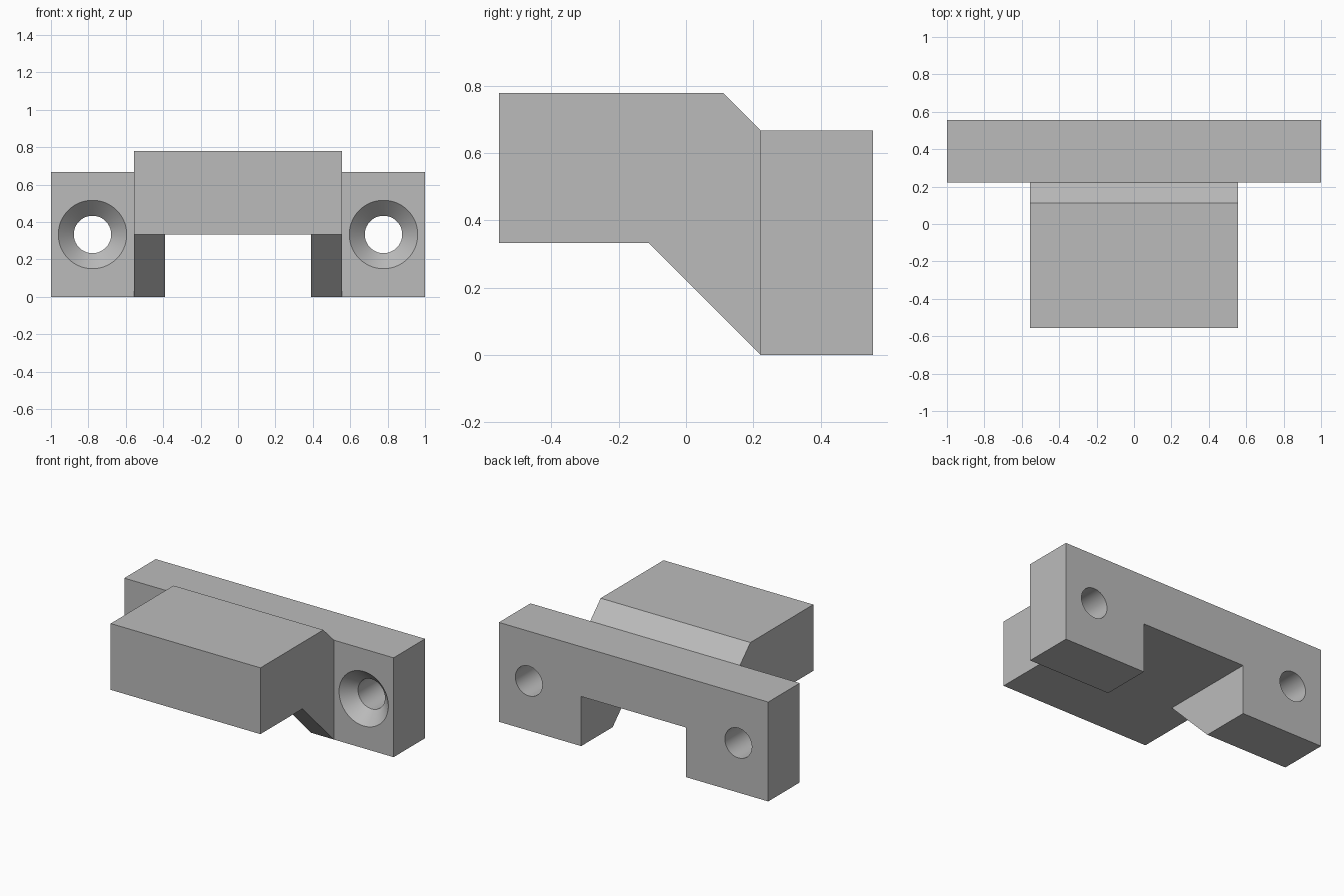
import bpy
import bmesh
from math import pi, radians
from mathutils import Matrix, Vector

default = bpy.data.objects.get("Cube")
if default:
    bpy.data.objects.remove(default, do_unlink=True)

grey = bpy.data.materials.new("plain grey")
grey.use_nodes = True
grey.diffuse_color = (0.5, 0.5, 0.5, 1)
grey.node_tree.nodes["Principled BSDF"].inputs["Base Color"].default_value = (0.5, 0.5, 0.5, 1)


def finish(name, bm):
    bmesh.ops.recalc_face_normals(bm, faces=bm.faces)
    mesh = bpy.data.meshes.new(name)
    bm.to_mesh(mesh)
    bm.free()
    mesh.materials.append(grey)
    obj = bpy.data.objects.new(name, mesh)
    bpy.context.collection.objects.link(obj)
    return obj


def extrude_x(name, profile, half_width):
    """Solid from a (y, z) side profile, symmetric about x = 0."""
    bm = bmesh.new()
    face = bm.faces.new([bm.verts.new((-half_width, y, z)) for y, z in profile])
    out = bmesh.ops.extrude_face_region(bm, geom=[face])["geom"]
    moved = [v for v in out if isinstance(v, bmesh.types.BMVert)]
    bmesh.ops.translate(bm, verts=moved, vec=(2 * half_width, 0, 0))
    return finish(name, bm)


def box_profile(y0, y1, z0, z1):
    return [(y0, z0), (y1, z0), (y1, z1), (y0, z1)]


def screw_cutter(name, x, rings, sides=64):
    """Turned solid along y from (y, radius) rings."""
    bm = bmesh.new()
    loops = []
    for y, r in rings:
        loops.append([bm.verts.new(Vector((x, y, MID)) + Matrix.Rotation(2 * pi * i / sides, 3, "Y")
                                   @ Vector((r, 0, 0))) for i in range(sides)])
    for a, b in zip(loops, loops[1:]):
        for i in range(sides):
            j = (i + 1) % sides
            bm.faces.new((a[i], a[j], b[j], b[i]))
    bm.faces.new(loops[0])
    bm.faces.new(loops[-1])
    return finish(name, bm)


def combine(target, other, operation):
    mod = target.modifiers.new(other.name, "BOOLEAN")
    mod.operation = operation
    mod.solver = "EXACT"
    mod.object = other
    bpy.context.view_layer.objects.active = target
    bpy.ops.object.modifier_apply(modifier=mod.name)
    bpy.data.objects.remove(other, do_unlink=True)


FRONT, BACK, FLANGE = -0.556, 0.556, 0.222
MID, FLANGE_TOP, TOP = 0.333, 0.667, 0.778

# Mounting flange and the projecting block with sloped legs
bracket = extrude_x("mounting_bracket", box_profile(FLANGE, BACK, 0, FLANGE_TOP), 1)
block = extrude_x("block", [(FRONT, MID), (-0.111, MID), (FLANGE, 0), (0.4, 0),
                            (0.4, 0.5), (FLANGE, FLANGE_TOP), (0.111, TOP), (FRONT, TOP)], 0.556)
combine(bracket, block, "UNION")

# Open channel between the legs
channel = extrude_x("channel", box_profile(-0.2, 0.7, -0.1, MID), 0.389)
combine(bracket, channel, "DIFFERENCE")

# Countersunk screw holes
for side in (-1, 1):
    hole = screw_cutter("screw_hole", side * 0.778,
                        [(FLANGE - 0.02, 0.203), (FLANGE + 0.083, 0.1), (0.7, 0.1)])
    combine(bracket, hole, "DIFFERENCE")

# Merge flat regions and shade only the holes smoothly
bm = bmesh.new()
bm.from_mesh(bracket.data)
bmesh.ops.remove_doubles(bm, verts=bm.verts, dist=0.0005)
bmesh.ops.dissolve_limit(bm, angle_limit=radians(0.5), verts=bm.verts, edges=bm.edges)
bm.to_mesh(bracket.data)
bm.free()
bpy.ops.object.select_all(action="DESELECT")
bracket.select_set(True)
bpy.context.view_layer.objects.active = bracket
bpy.ops.object.shade_smooth_by_angle(angle=radians(30))
